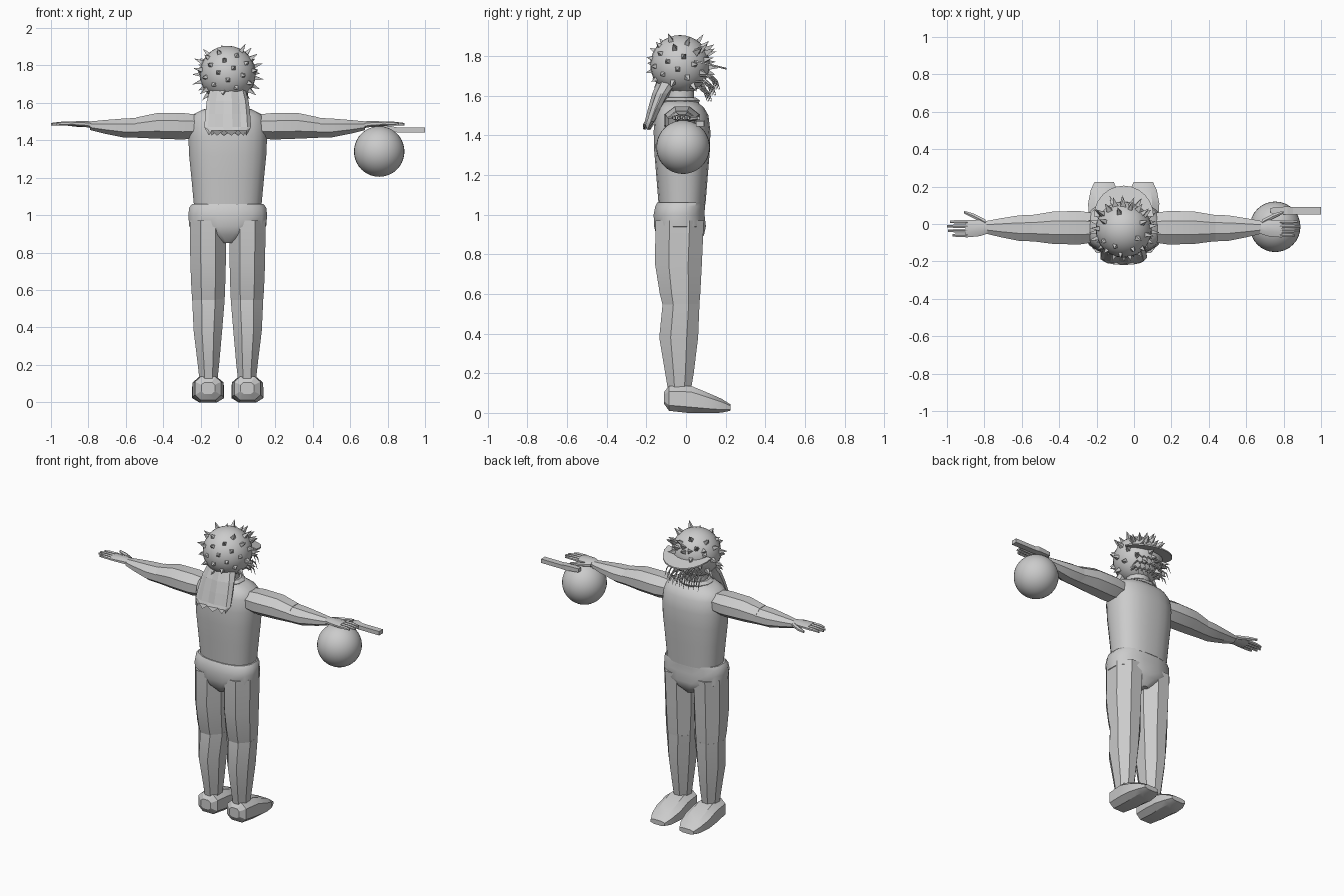
import bpy, bmesh, math
from mathutils import Vector

if "Cube" in bpy.data.objects:
    bpy.data.objects.remove(bpy.data.objects["Cube"], do_unlink=True)

CX = -0.055  # mid-plane of the figure
HEAD = Vector((CX, -0.03, 1.755))
HEAD_R = 0.15

grey = bpy.data.materials.new("plain grey")
grey.use_nodes = True
grey.diffuse_color = (0.6, 0.6, 0.6, 1)
grey.node_tree.nodes["Principled BSDF"].inputs["Base Color"].default_value = (0.6, 0.6, 0.6, 1)


def finish(name, bm, angle=30):
    bmesh.ops.recalc_face_normals(bm, faces=bm.faces)
    mesh = bpy.data.meshes.new(name)
    bm.to_mesh(mesh)
    bm.free()
    mesh.materials.append(grey)
    ob = bpy.data.objects.new(name, mesh)
    bpy.context.collection.objects.link(ob)
    if angle:
        bpy.ops.object.select_all(action="DESELECT")
        ob.select_set(True)
        bpy.context.view_layer.objects.active = ob
        bpy.ops.object.shade_smooth_by_angle(angle=math.radians(angle))
    return ob


def add_loft(bm, axis, rings, n=8, power=2.0):
    """Skin rings of (position along axis, centre a, centre b, radius a, radius b)."""
    loops = []
    for t, a, b, ra, rb in rings:
        loop = []
        for i in range(n):
            ang = 2 * math.pi * (i + 0.5) / n
            c, s = math.cos(ang), math.sin(ang)
            grow = 1 / math.cos(math.pi / n)
            pa = a + ra * grow * math.copysign(abs(c) ** (2 / power), c)
            pb = b + rb * grow * math.copysign(abs(s) ** (2 / power), s)
            co = {"x": (t, pa, pb), "y": (pa, t, pb), "z": (pa, pb, t)}[axis]
            loop.append(bm.verts.new(co))
        loops.append(loop)
    for lo, hi in zip(loops, loops[1:]):
        for i in range(n):
            j = (i + 1) % n
            bm.faces.new((lo[i], lo[j], hi[j], hi[i]))
    bm.faces.new(loops[0])
    bm.faces.new(loops[-1])
    return loops


def add_spike(bm, base, direction, radius, length, sides=4):
    d = Vector(direction).normalized()
    side = d.orthogonal().normalized()
    other = d.cross(side)
    ring = []
    for i in range(sides):
        a = 2 * math.pi * i / sides
        ring.append(bm.verts.new(base + radius * (side * math.cos(a) + other * math.sin(a))))
    tip = bm.verts.new(base + d * length)
    for i in range(sides):
        bm.faces.new((ring[i], ring[(i + 1) % sides], tip))
    bm.faces.new(ring)


def loft(name, axis, rings, n=8, power=2.0, angle=30):
    bm = bmesh.new()
    add_loft(bm, axis, rings, n, power)
    return finish(name, bm, angle)


# Trunk
loft("torso", "z", [(1.05, CX, -.02, .18, .118), (1.2, CX, -.02, .194, .13),
                    (1.32, CX, -.02, .206, .14), (1.42, CX, -.02, .21, .143),
                    (1.5, CX, -.022, .203, .135), (1.54, CX, -.025, .18, .115),
                    (1.565, CX, -.03, .13, .09), (1.58, CX, -.03, .07, .06)], 24, 2.4, 40)
loft("pelvis", "z", [(.85, CX, -.03, .03, .08), (.895, CX, -.03, .12, .12),
                     (.94, CX, -.03, .205, .13), (1.0, CX, -.035, .21, .128),
                     (1.04, CX, -.03, .205, .125), (1.06, CX, -.025, .19, .12)], 16, 2.4)
loft("neck", "z", [(1.53, CX, -.03, .085, .08), (1.6, CX, -.03, .07, .07),
                   (1.68, CX, -.03, .075, .075)], 12)
loft("collar", "z", [(1.555, CX, -.03, .095, .09), (1.575, CX, -.03, .105, .1),
                     (1.59, CX, -.03, .085, .08)], 12, angle=0)

# Limbs, mirrored about the mid-plane
for side, label in ((1, "left"), (-1, "right")):
    def mx(d):
        return CX + side * d

    def leg_ring(z, d, rx, y, ry):
        return (z, mx(d), y, rx, ry)

    loft(label + "_thigh", "z", [leg_ring(.54, .103, .086, -.025, .092),
                                 leg_ring(.6, .104, .09, -.03, .102),
                                 leg_ring(.75, .105, .095, -.038, .118),
                                 leg_ring(.97, .105, .097, -.032, .122)])
    loft(label + "_shin", "z", [leg_ring(.1, .103, .046, -.033, .055),
                                leg_ring(.2, .103, .057, -.033, .072),
                                leg_ring(.38, .106, .076, -.037, .098),
                                leg_ring(.55, .103, .087, -.025, .093)])

    # foot: (y, half width, bottom, top)
    foot = [(-.11, .035, .045, .105), (-.085, .068, .012, .135), (.025, .08, 0, .135),
            (.11, .083, 0, .1), (.18, .07, .002, .07), (.225, .05, .012, .042)]
    loft(label + "_foot", "y", [(y, mx(.105), (lo + hi) / 2, w, (hi - lo) / 2)
                                for y, w, lo, hi in foot], 8, 3, 25)

    def arm_ring(d, y, z, ry, rz):
        return (mx(d), y, z, ry, rz)

    loft(label + "_upper_arm", "x", [arm_ring(.14, -.02, 1.475, .075, .06),
                                     arm_ring(.24, -.02, 1.475, .09, .071),
                                     arm_ring(.38, -.02, 1.477, .086, .068),
                                     arm_ring(.49, -.022, 1.468, .07, .054)])
    loft(label + "_forearm", "x", [arm_ring(.46, -.022, 1.467, .072, .054),
                                   arm_ring(.56, -.022, 1.466, .068, .05),
                                   arm_ring(.66, -.02, 1.472, .05, .036),
                                   arm_ring(.735, -.018, 1.478, .034, .023)])

    # Hand with four fingers and a thumb
    bm = bmesh.new()
    add_loft(bm, "x", [arm_ring(.72, -.018, 1.482, .03, .018),
                       arm_ring(.77, -.022, 1.488, .043, .016),
                       arm_ring(.845, -.025, 1.489, .047, .011)])
    for k, reach in enumerate((.93, .945, .94, .915)):
        y = .012 - k * .024
        add_loft(bm, "x", [arm_ring(.835, y, 1.489, .01, .01),
                           arm_ring(.89, y, 1.489, .0095, .009),
                           arm_ring(reach, y, 1.486, .006, .006)], 6)
    add_loft(bm, "x", [arm_ring(.74, .01, 1.484, .014, .012),
                       arm_ring(.80, .042, 1.484, .013, .011),
                       arm_ring(.855, .064, 1.486, .007, .007)], 6)
    finish(label + "_hand", bm)

# Ball and rod at the left hand
bm = bmesh.new()
bmesh.ops.create_uvsphere(bm, u_segments=32, v_segments=20, radius=.135)
bmesh.ops.translate(bm, vec=(.755, -.015, 1.34), verts=bm.verts)
finish("ball", bm)
loft("rod", "x", [(.73, .072, 1.462, .014, .012), (.82, .072, 1.46, .022, .016),
                  (.85, .07, 1.456, .02, .013), (1.0, .07, 1.456, .02, .013)], 4, angle=0)

# Head
bm = bmesh.new()
bmesh.ops.create_uvsphere(bm, u_segments=24, v_segments=16, radius=HEAD_R)
bmesh.ops.translate(bm, vec=HEAD, verts=bm.verts)
finish("head", bm)

# Spikes spread evenly over the scalp
bm = bmesh.new()
COUNT = 60
for i in range(COUNT):
    h = 1 - 2 * (i + .5) / COUNT
    a = i * math.pi * (3 - math.sqrt(5))
    r = math.sqrt(1 - h * h)
    d = Vector((r * math.cos(a), r * math.sin(a), h))
    if -.75 < h < .82:
        length = .035 if d.y < -.4 else .055
        add_spike(bm, HEAD + d * (HEAD_R - .008), d, .019, length)
finish("head_spikes", bm, 0)

# Forward tufts above the brim
bm = bmesh.new()
for k in range(7):
    a = math.radians(-54 + 18 * k)
    d = Vector((math.sin(a), math.cos(a), .45 + .15 * (k % 2)))
    add_spike(bm, HEAD + d.normalized() * (HEAD_R - .015), d, .024, .065, 3)
finish("brow_tufts", bm, 0)

# Tilted crescent brim
bm = bmesh.new()
layers = []
for dz in (0, .009):
    outline = []
    for i in range(13):
        a = math.pi * i / 12
        y = .04 + .165 * math.sin(a)
        outline.append(bm.verts.new((CX + .16 * math.cos(a), y, 1.772 - .25 * (y - .04) + dz)))
    layers.append(outline)
for i in range(13):
    j = (i + 1) % 13
    bm.faces.new((layers[0][i], layers[0][j], layers[1][j], layers[1][i]))
for outline in layers:
    bm.faces.new(outline)
finish("brim", bm, 0)

# Nose
bm = bmesh.new()
add_spike(bm, Vector((CX, .1, 1.72)), (0, 1, -.3), .025, .05)
finish("nose", bm, 0)

# Drooping beard strands
curve = bpy.data.curves.new("beard", "CURVE")
curve.dimensions = "3D"
curve.bevel_depth = .005
curve.bevel_resolution = 0
curve.resolution_u = 4
for row in range(3):
    for k in range(8):
        off = (k - 3.5) * .026
        y, z = .085 - row * .02 - abs(off) * .3, 1.70 - row * .03
        path = [(0, 0, 1), (.045, .002, 1), (.075, -.025, .8), (.09, -.07, .2)]
        s = curve.splines.new("POLY")
        s.points.add(len(path) - 1)
        for p, (dy, dz, rad) in zip(s.points, path):
            p.co = (CX + off * (1 + dy * 2), y + dy, z + dz, 1)
            p.radius = rad
curve.materials.append(grey)
beard = bpy.data.objects.new("beard", curve)
bpy.context.collection.objects.link(beard)

# Ragged flap of hair down the nape
bm = bmesh.new()
rings = add_loft(bm, "z", [(1.425, CX, -.2, .1, .018), (1.47, CX, -.182, .125, .026),
                           (1.54, CX, -.155, .12, .035), (1.61, CX, -.125, .112, .045),
                           (1.67, CX, -.09, .095, .055)], 16)
for i, v in enumerate(rings[0]):
    v.co.z += .028 * (i % 2)
for ring in rings[1:]:
    for i, v in enumerate(ring):
        v.co.y += .008 * (i % 2)
finish("nape_hair", bm, 0)
